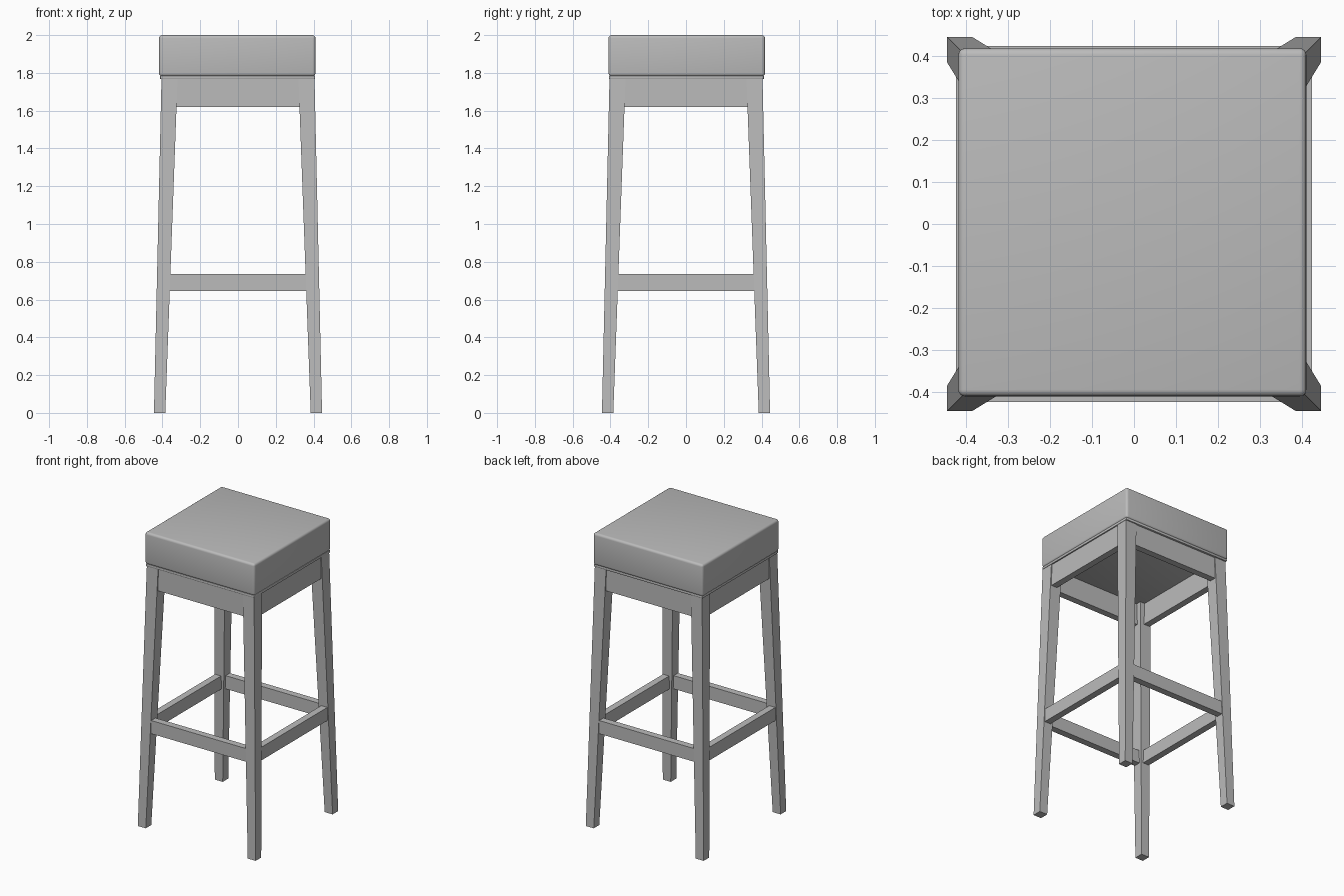
import bpy, bmesh, math
from mathutils import Matrix

if "Cube" in bpy.data.objects:
    bpy.data.objects.remove(bpy.data.objects["Cube"])

grey = bpy.data.materials.new("plain_grey")
grey.use_nodes = True
colour = (0.5, 0.5, 0.5, 1)
grey.diffuse_color = colour
grey.node_tree.nodes["Principled BSDF"].inputs["Base Color"].default_value = colour


def loft(name, rings):
    """Join square rings, each (x0, x1, y0, y1, z), into a closed solid."""
    bm = bmesh.new()
    loops = [[bm.verts.new(p) for p in ((a, c, z), (b, c, z), (b, d, z), (a, d, z))]
             for a, b, c, d, z in rings]
    for low, high in zip(loops, loops[1:]):
        for i in range(4):
            j = (i + 1) % 4
            bm.faces.new((low[i], low[j], high[j], high[i]))
    bm.faces.new(loops[0])
    bm.faces.new(loops[-1])
    bmesh.ops.recalc_face_normals(bm, faces=bm.faces)
    mesh = bpy.data.meshes.new(name)
    bm.to_mesh(mesh)
    bm.free()
    mesh.materials.append(grey)
    obj = bpy.data.objects.new(name, mesh)
    bpy.context.collection.objects.link(obj)
    return obj


def box(name, x0, x1, y0, y1, z0, z1):
    return loft(name, [(x0, x1, y0, y1, z0), (x0, x1, y0, y1, z1)])


def rounded(obj, width, segments):
    mod = obj.modifiers.new("rounding", "BEVEL")
    mod.width, mod.segments = width, segments
    bpy.ops.object.select_all(action="DESELECT")
    obj.select_set(True)
    bpy.context.view_layer.objects.active = obj
    bpy.ops.object.modifier_apply(modifier=mod.name)
    bpy.ops.object.shade_smooth_by_angle(angle=math.radians(40))


# Splayed, tapering legs, and the rails between them on each side
sides = ("front", "left", "back", "right")
for i, side in enumerate(sides):
    turn = Matrix.Rotation(i * math.pi / 2, 4, "Z")
    leg = loft(side + "_leg", [(0.385, 0.445, -0.445, -0.385, 0),
                               (0.32, 0.405, -0.405, -0.32, 1.77)])
    apron = box(side + "_apron", -0.33, 0.33, -0.4, -0.355, 1.62, 1.77)
    stretcher = box(side + "_stretcher", -0.37, 0.37, -0.424, -0.378, 0.645, 0.735)
    for part in (leg, apron, stretcher):
        part.data.transform(turn)

# Thin seat board, and the padded cushion above it
board = box("seat_board", -0.413, 0.408, -0.408, 0.413, 1.767, 1.786)
rounded(board, 0.005, 2)
cushion = box("seat_cushion", -0.418, 0.41, -0.41, 0.418, 1.782, 2)
rounded(cushion, 0.016, 4)
